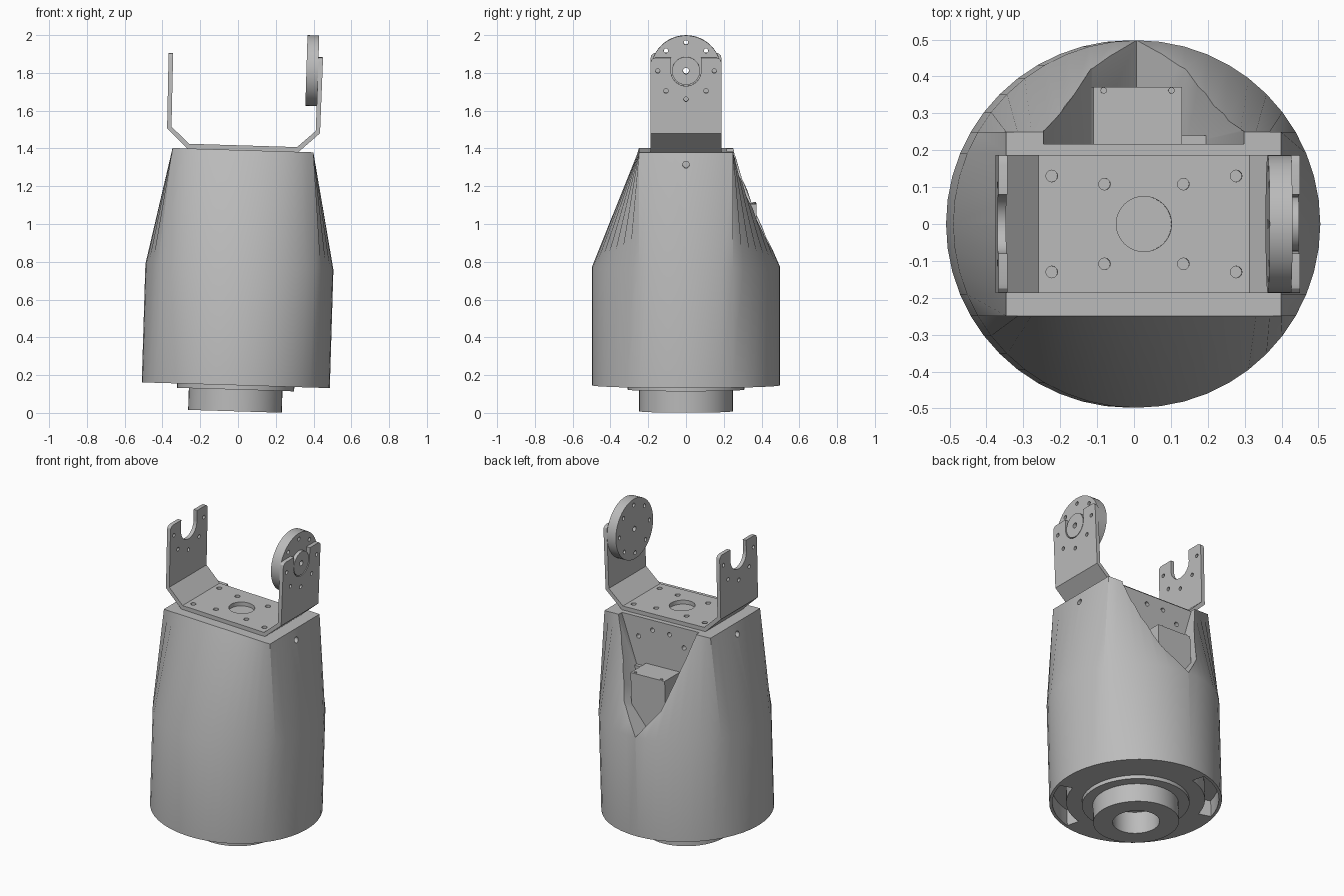
import bpy, bmesh, math
from mathutils import Matrix, Vector

if "Cube" in bpy.data.objects:
    bpy.data.objects.remove(bpy.data.objects["Cube"], do_unlink=True)

grey = bpy.data.materials.new("light grey")
grey.use_nodes = True
grey.diffuse_color = (0.5, 0.5, 0.5, 1)
grey.node_tree.nodes["Principled BSDF"].inputs["Base Color"].default_value = (0.5, 0.5, 0.5, 1)
parts = []


def to_object(name, bm, keep=True):
    bmesh.ops.recalc_face_normals(bm, faces=bm.faces[:])
    mesh = bpy.data.meshes.new(name)
    bm.to_mesh(mesh)
    bm.free()
    mesh.materials.append(grey)
    ob = bpy.data.objects.new(name, mesh)
    bpy.context.collection.objects.link(ob)
    if keep:
        parts.append(ob)
    return ob


def add_cylinder(bm, axis, centre, radius, depth, sides=16):
    turn = Vector((0, 0, 1)).rotation_difference(Vector(axis)).to_matrix().to_4x4()
    bmesh.ops.create_cone(bm, cap_ends=True, segments=sides, radius1=radius, radius2=radius,
                          depth=depth, matrix=Matrix.Translation(centre) @ turn)


def add_box(bm, low, high):
    low, high = Vector(low), Vector(high)
    bmesh.ops.create_cube(bm, size=1, matrix=Matrix.Translation((low + high) / 2)
                          @ Matrix.Diagonal((high - low).to_4d()))


def add_prism(bm, points, y0, y1):
    """Extrude an (x, z) outline from y0 to y1."""
    face = bm.faces.new([bm.verts.new((x, y0, z)) for x, z in points])
    new = bmesh.ops.extrude_face_region(bm, geom=[face])["geom"]
    bmesh.ops.translate(bm, vec=(0, y1 - y0, 0),
                        verts=[v for v in new if isinstance(v, bmesh.types.BMVert)])


def add_lathe(bm, profile, sides, start=0.0, sweep=math.tau):
    """Revolve a closed (radius, z) outline about z."""
    full = sweep >= math.tau
    rings = []
    for i in range(sides if full else sides + 1):
        a = start + sweep * i / sides
        rings.append([bm.verts.new((r * math.cos(a), r * math.sin(a), z)) for r, z in profile])
    n = len(profile)
    for i in range(sides):
        p, q = rings[i], rings[(i + 1) % len(rings)]
        for j in range(n):
            k = (j + 1) % n
            bm.faces.new((p[j], q[j], q[k], p[k]))
    if not full:
        bm.faces.new(rings[0])
        bm.faces.new(rings[-1])


def cut(ob, bm):
    """Subtract the solids in bm from ob."""
    cutter = to_object("cutter", bm, keep=False)
    cutter.hide_render = True
    mod = ob.modifiers.new("cut", "BOOLEAN")
    mod.operation, mod.solver, mod.object = "DIFFERENCE", "EXACT", cutter
    mod.use_self = True
    dg = bpy.context.evaluated_depsgraph_get()
    mesh = bpy.data.meshes.new_from_object(ob.evaluated_get(dg))
    ob.modifiers.clear()
    ob.data = mesh
    bpy.data.objects.remove(cutter, do_unlink=True)


# Housing: a cylinder that blends into a rectangular top
R, HX, HY = 0.498, 0.373, 0.25
clamp = lambda v, m: max(-m, min(m, v))
bm = bmesh.new()
rings = [[], [], []]
for i in range(48):
    a = math.tau * i / 48
    x, y = R * math.cos(a), R * math.sin(a)
    rings[0].append(bm.verts.new((x, y, 0.138)))
    rings[1].append(bm.verts.new((x, y, 0.765)))
    rings[2].append(bm.verts.new((clamp(x * HX / 0.431, HX), clamp(y, HY), 1.383)))
for lower, upper in zip(rings, rings[1:]):
    for i in range(48):
        k = (i + 1) % 48
        bm.faces.new((lower[i], lower[k], upper[k], upper[i]))
bm.faces.new(rings[0])
bm.faces.new(rings[2])
housing = to_object("housing", bm)

# Rear service opening with a V-shaped floor
bm = bmesh.new()
add_prism(bm, [(0, 0.765), (0.13, 0.93), (0.272, 1.375), (0.272, 1.5),
               (-0.272, 1.5), (-0.272, 1.375), (-0.13, 0.93)], 0.217, 0.7)
cut(housing, bm)

# Screw holes in the sides and rear wall, and curved slots underneath
bm = bmesh.new()
for s in (-1, 1):
    add_cylinder(bm, (1, 0, 0), (s * HX, 0, 1.318), 0.018, 0.12)
    add_cylinder(bm, (0, 1, 0), (s * 0.06, 0.2, 1.32), 0.014, 0.1)
    add_cylinder(bm, (0, 1, 0), (s * 0.16, 0.2, 1.26), 0.014, 0.1)
for start in (-75, 105):
    add_lathe(bm, [(0.4, 0.1), (0.48, 0.1), (0.48, 0.24), (0.4, 0.24)], 10,
              math.radians(start), math.radians(60))
cut(housing, bm)

# Motor housed in the opening
bm = bmesh.new()
add_box(bm, (-0.128, 0.2, 0.6), (0.112, 0.372, 1.1))
add_box(bm, (0.112, 0.2, 0.85), (0.18, 0.24, 1.08))
for x in (-0.1, 0.084):
    add_cylinder(bm, (0, 0, 1), (x, 0.362, 1.1), 0.009, 0.012, 8)
to_object("motor", bm)

# Mounting collar and bearing ring under the housing
bm = bmesh.new()
add_lathe(bm, [(0.2, 0.115), (0.31, 0.115), (0.31, 0.15), (0.2, 0.15)], 48)
to_object("mounting_collar", bm)
bm = bmesh.new()
add_lathe(bm, [(0.135, 0), (0.248, 0), (0.248, 0.145), (0.135, 0.145)], 48)
to_object("bearing_ring", bm)

# U-shaped bracket with bent corners
outer = [(0.295, 1.383), (0.405, 1.485), (0.409, 1.885)]
inner = [(0.385, 1.885), (0.382, 1.496), (0.286, 1.408)]
half = outer + inner
bm = bmesh.new()
add_prism(bm, half + [(-x, z) for x, z in reversed(half)], -0.187, 0.187)
corners = [e for e in bm.edges if all(v.co.z > 1.88 for v in e.verts)
           and abs(e.verts[0].co.y - e.verts[1].co.y) < 0.01]
bmesh.ops.bevel(bm, geom=corners, offset=0.025, segments=3, profile=0.5, affect="EDGES")
bracket = to_object("bracket", bm)

AXLE = 1.815
bolt_circle = [(0.15 * math.sin(math.tau * i / 8), AXLE + 0.15 * math.cos(math.tau * i / 8))
               for i in range(8)]

# U notch through both arms
bm = bmesh.new()
add_cylinder(bm, (1, 0, 0), (0, 0, AXLE), 0.08, 1, 32)
cut(bracket, bm)
bm = bmesh.new()
add_box(bm, (-0.5, -0.0795, AXLE), (0.5, 0.0795, 2.1))
cut(bracket, bm)

# Bolt holes in the arms and base
bm = bmesh.new()
for y, z in bolt_circle:
    if z < AXLE + 0.01:
        add_cylinder(bm, (1, 0, 0), (0, y, z), 0.012, 1, 12)
cut(bracket, bm)
bm = bmesh.new()
add_cylinder(bm, (0, 0, 1), (0, 0, 1.39), 0.075, 0.1, 32)
for sx in (-1, 1):
    for sy in (-1, 1):
        add_cylinder(bm, (0, 0, 1), (sx * 0.25, sy * 0.13, 1.39), 0.016, 0.1, 12)
        add_cylinder(bm, (0, 0, 1), (sx * 0.107, sy * 0.108, 1.39), 0.016, 0.1, 12)
cut(bracket, bm)

# Round drive disc and its hub on the left arm
for name, x, radius, depth in (("drive_disc", 0.354, 0.187, 0.062), ("disc_hub", 0.395, 0.074, 0.022)):
    bm = bmesh.new()
    add_cylinder(bm, (1, 0, 0), (x, 0, AXLE), radius, depth, 48)
    ob = to_object(name, bm)
    bm = bmesh.new()
    add_cylinder(bm, (1, 0, 0), (x, 0, AXLE), 0.016, 0.3)
    if name == "drive_disc":
        for y, z in bolt_circle:
            add_cylinder(bm, (1, 0, 0), (x, y, z), 0.012, 0.3, 12)
    cut(ob, bm)

# Slight sideways lean of the whole assembly, then shading
lean = Matrix.Translation((-0.016, 0, 0.0085)) @ Matrix.Rotation(math.radians(1.75), 4, "Y")
bpy.ops.object.select_all(action="DESELECT")
for ob in parts:
    ob.data.transform(lean)
    ob.select_set(True)
bpy.context.view_layer.objects.active = housing
bpy.ops.object.shade_smooth_by_angle(angle=math.radians(25))
